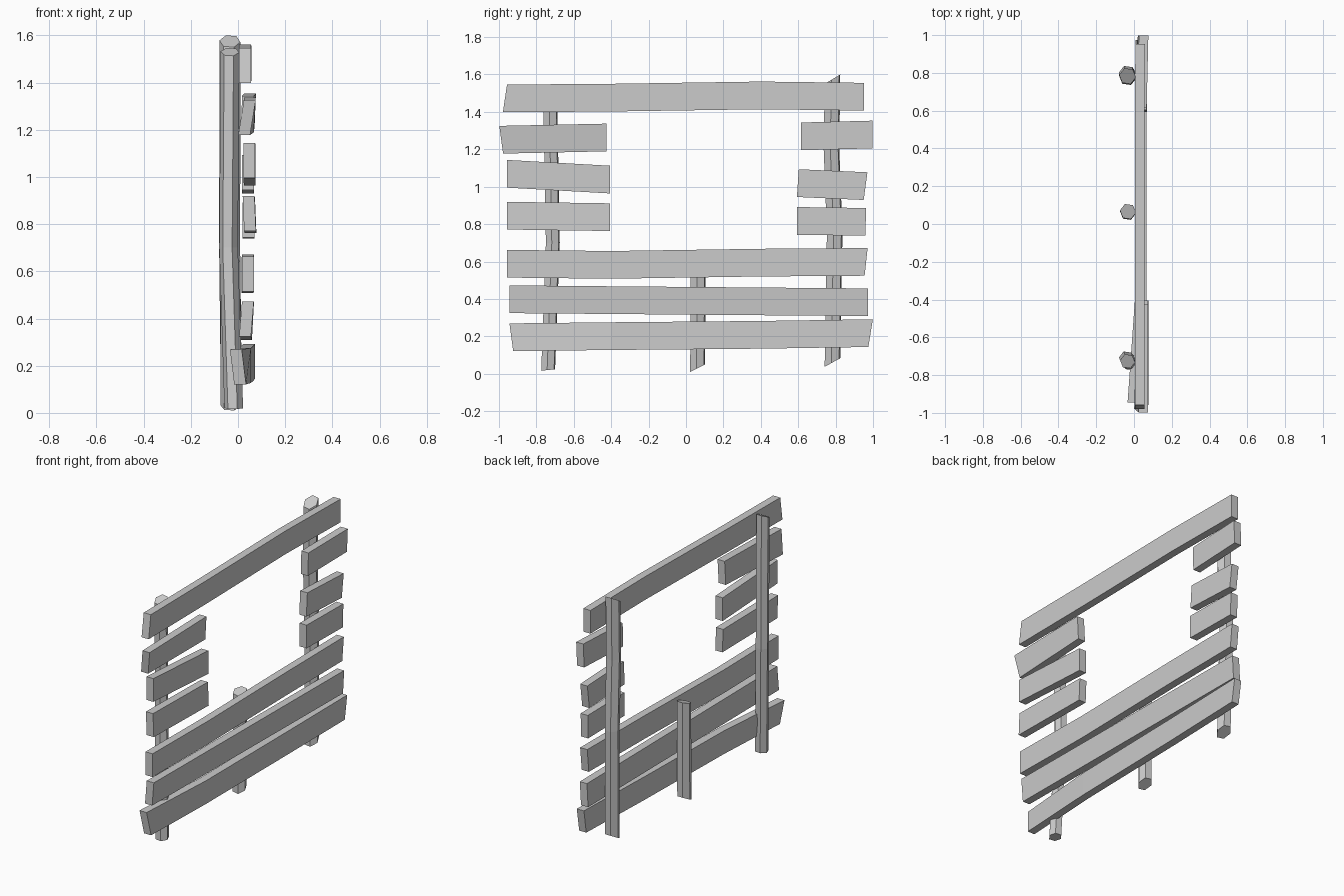
import bpy, bmesh, math

if "Cube" in bpy.data.objects:
    bpy.data.objects.remove(bpy.data.objects["Cube"])


def loft(name, rings):
    """Skin a stack of equal-sized point rings and cap both ends."""
    bm = bmesh.new()
    loops = [[bm.verts.new(p) for p in ring] for ring in rings]
    n = len(loops[0])
    for a, b in zip(loops, loops[1:]):
        for i in range(n):
            j = (i + 1) % n
            bm.faces.new((a[i], a[j], b[j], b[i]))
    bm.faces.new(loops[0])
    bm.faces.new(loops[-1])
    bmesh.ops.recalc_face_normals(bm, faces=bm.faces[:])
    mesh = bpy.data.meshes.new(name)
    bm.to_mesh(mesh)
    bm.free()
    ob = bpy.data.objects.new(name, mesh)
    bpy.context.collection.objects.link(ob)
    return ob


def plank(name, *sections, half_t=0.025, half_h=0.074):
    """Sections: (y, z, x, lean of the end along y, lean along x)."""
    rings = []
    for y, z, x, ly, lx in sections:
        rings.append([(x + sx * half_t + sz * lx, y + sz * ly, z + sz * half_h)
                      for sx, sz in ((-1, -1), (1, -1), (1, 1), (-1, 1))])
    loft(name, rings)


def post(name, radius, slope_bottom, slope_top, *centres):
    """Crooked six-sided post with ends sawn at a slope along y."""
    rings = []
    for k, (x, y, z) in enumerate(centres):
        slope = {0: slope_bottom, len(centres) - 1: slope_top}.get(k, 0)
        ring = []
        for i in range(6):
            a = math.radians(60 * i - 8)
            dx, dy = radius * math.cos(a), radius * math.sin(a)
            ring.append((x + dx, y + dy, z + slope * dy))
        rings.append(ring)
    loft(name, rings)


# Posts
post("front_post", 0.040, 0.1, 0.45,
     (-0.018, -0.737, 0.02), (-0.040, -0.712, 0.70), (-0.034, -0.727, 1.53))
post("middle_post", 0.043, 0.5, 0.3, (-0.032, 0.062, 0.03), (-0.032, 0.066, 0.645))
post("back_post", 0.045, 0.55, 0.6,
     (-0.028, 0.783, 0.06), (-0.036, 0.795, 0.75), (-0.034, 0.778, 1.20),
     (-0.034, 0.783, 1.575))

# Full-length planks, with slight bends
plank("top_plank", (-0.968, 1.472, 0.030, 0.011, 0), (-0.4, 1.476, 0.030, 0, 0),
      (0.4, 1.488, 0.030, 0, 0), (0.953, 1.481, 0.032, 0, 0))
plank("sill_plank", (-0.957, 0.588, 0.042, 0, 0), (-0.4, 0.582, 0.040, 0, 0),
      (0.4, 0.594, 0.042, 0, 0), (0.963, 0.598, 0.042, 0.008, 0))
plank("lower_plank", (-0.944, 0.398, 0.036, 0, 0.006), (0.974, 0.382, 0.038, 0, 0.004))
plank("bottom_plank", (-0.934, 0.195, 0.000, -0.010, -0.009), (-0.4, 0.201, 0.030, 0, 0),
      (0.4, 0.208, 0.038, 0, 0), (0.987, 0.217, 0.046, 0.012, 0))

# Short planks on the front side of the opening
plank("front_short_plank_high", (-0.988, 1.251, 0.038, -0.010, 0.012),
      (-0.425, 1.263, 0.046, 0, 0.004))
plank("front_short_plank_mid", (-0.957, 1.069, 0.048, 0, 0), (-0.406, 1.038, 0.050, 0, 0))
plank("front_short_plank_low", (-0.957, 0.845, 0.048, 0, -0.003),
      (-0.406, 0.837, 0.050, 0, -0.003))

# Short planks on the back side of the opening
plank("back_short_plank_high", (0.614, 1.269, 0.040, 0, 0.002), (0.998, 1.279, 0.048, 0, 0.003))
plank("back_short_plank_mid", (0.598, 1.019, 0.042, 0.005, 0), (0.960, 1.003, 0.042, 0.010, 0))
plank("back_short_plank_low", (0.593, 0.817, 0.044, 0, 0), (0.961, 0.812, 0.044, 0.002, 0))
